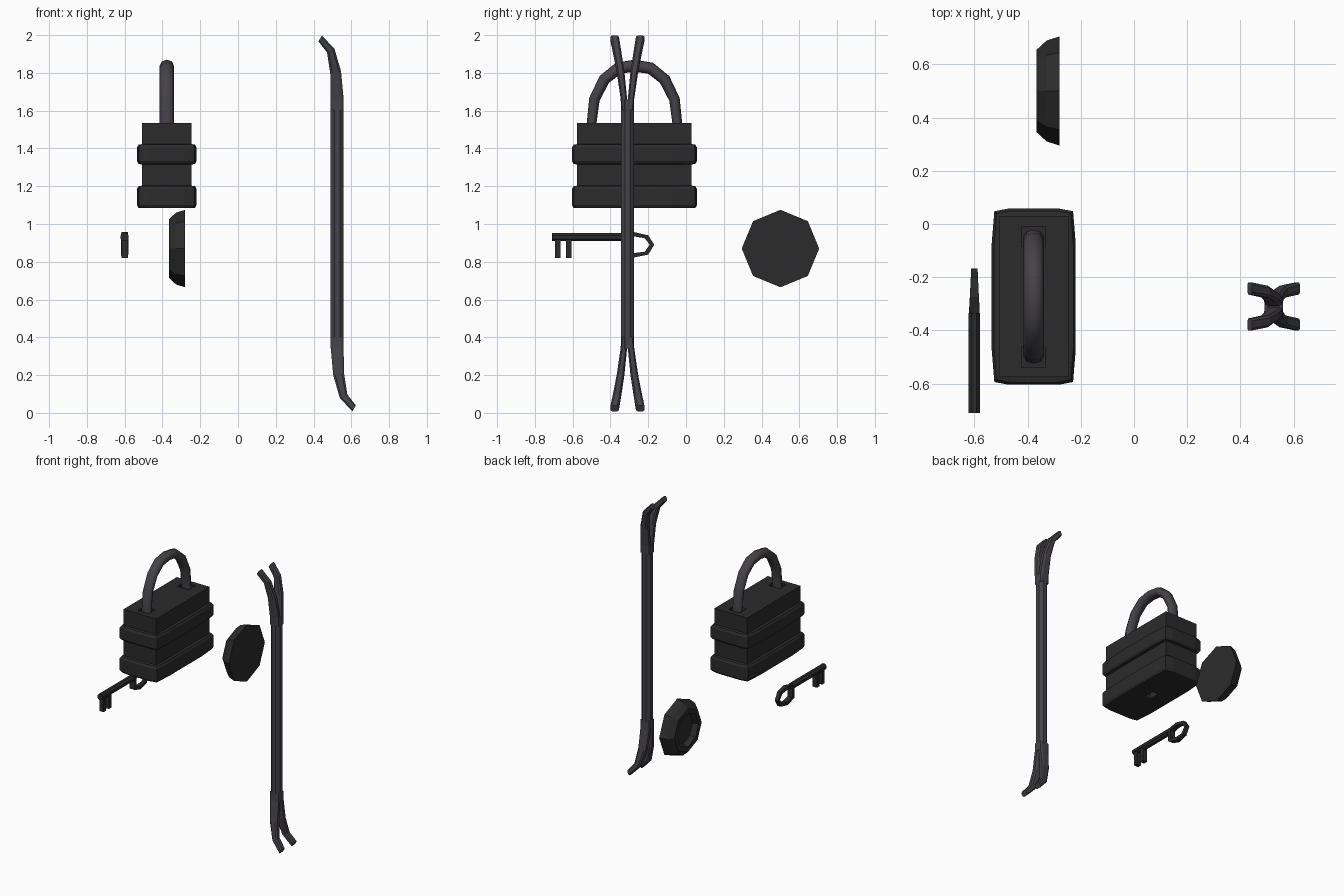
import bpy, bmesh, math
from mathutils import Vector

if "Cube" in bpy.data.objects:
    bpy.data.objects.remove(bpy.data.objects["Cube"])


def material(name, rgb):
    m = bpy.data.materials.new(name)
    m.diffuse_color = (*rgb, 1)
    m.use_nodes = True
    m.node_tree.nodes["Principled BSDF"].inputs["Base Color"].default_value = m.diffuse_color
    return m


IRON = material("black_iron", (0.024, 0.024, 0.024))
STEEL = material("dark_steel", (0.06, 0.055, 0.065))


def finish(bm, name, mat, smooth=False):
    bmesh.ops.recalc_face_normals(bm, faces=bm.faces[:])
    me = bpy.data.meshes.new(name)
    bm.to_mesh(me)
    bm.free()
    ob = bpy.data.objects.new(name, me)
    bpy.context.collection.objects.link(ob)
    me.materials.append(mat)
    for p in me.polygons:
        p.use_smooth = smooth and len(p.vertices) == 4
    return ob


def loft(bm, rings, closed=False):
    rows = [[bm.verts.new(p) for p in r] for r in rings]
    n = len(rows[0])
    pairs = list(zip(rows, rows[1:])) + ([(rows[-1], rows[0])] if closed else [])
    for a, b in pairs:
        for i in range(n):
            j = (i + 1) % n
            bm.faces.new((a[i], a[j], b[j], b[i]))
    if not closed:
        bm.faces.new(rows[0][::-1])
        bm.faces.new(rows[-1])


def box(bm, x0, x1, y0, y1, z0, z1):
    loft(bm, [[(x0, y0, z), (x1, y0, z), (x1, y1, z), (x0, y1, z)] for z in (z0, z1)])


# padlock body: core with two raised bands
CX, CY = -0.377, -0.273


def body_ring(z, hx, hy, bulge):
    c = 0.01 * bulge
    q = [(hx, hy * .6), (hx - c, hy - c), (hx * .6, hy)]
    pts = q + [(-x, y) for x, y in q[::-1]] + [(-x, -y) for x, y in q] + [(x, -y) for x, y in q[::-1]]
    return [(CX + x, CY + y, z) for x, y in pts]


core, edge, band = (.13, .303, 0), (.149, .322, 1), (.158, .331, 1)
levels = [(1.085, edge), (1.10, band), (1.185, band), (1.20, edge), (1.203, core),
          (1.315, core), (1.318, edge), (1.333, band), (1.405, band), (1.42, edge),
          (1.423, core), (1.535, core)]
bm = bmesh.new()
loft(bm, [body_ring(z, *s) for z, s in levels])
body = finish(bm, "padlock_body", IRON)

# shackle sockets and keyhole
bm = bmesh.new()
for y in (-.5, -.047):
    box(bm, CX - .045, CX + .045, y - .038, y + .038, 1.49, 1.6)
box(bm, CX - .022, CX + .022, CY - .04, CY + .04, 1.0, 1.13)
cutter = finish(bm, "socket_cutter", IRON)
cutter.hide_render = True
mod = body.modifiers.new("sockets", "BOOLEAN")
mod.operation, mod.object, mod.solver = "DIFFERENCE", cutter, "EXACT"
bpy.context.view_layer.objects.active = body
bpy.ops.object.modifier_apply(modifier=mod.name)
bpy.data.objects.remove(cutter)

# shackle: oval tube along an arch
half = [(.226, 1.45), (.226, 1.54), (.212, 1.66), (.160, 1.765), (.085, 1.825)]
path = [(-y, z) for y, z in half] + [(0, 1.838)] + half[::-1]
rings = []
for i, (y, z) in enumerate(path):
    a, b = path[max(i - 1, 0)], path[min(i + 1, len(path) - 1)]
    t = Vector((b[0] - a[0], b[1] - a[1])).normalized()
    r = .024 + .008 * (z - 1.45) / .39
    rings.append([(CX + .038 * math.cos(k * math.pi / 4),
                   CY - t.y * r * math.sin(k * math.pi / 4) + y,
                   z + t.x * r * math.sin(k * math.pi / 4)) for k in range(8)])
bm = bmesh.new()
loft(bm, rings)
finish(bm, "shackle", STEEL, True)

# key: octagonal shaft, two teeth, ring bow
KX = -0.6
bm = bmesh.new()
angles = [math.pi / 8 + k * math.pi / 4 for k in range(8)]
loft(bm, [[(KX + .023 * math.cos(a), y, .93 + .023 * math.sin(a)) for a in angles]
          for y in (-.71, -.335)])
for y in (-.679, -.62):
    box(bm, KX - .017, KX + .017, y - .014, y + .014, .82, .925)
bow = [(-.345, .935), (-.275, .957), (-.2, .94), (-.168, .89), (-.2, .838), (-.275, .823), (-.345, .848)]
rings = []
for y, z in bow:
    d = Vector((-.262 - y, .89 - z)).normalized() * .024
    h = .02 - .008 * (y + .345) / .18
    rings.append([(KX - h, y, z), (KX + h, y, z), (KX + h, y + d.x, z + d.y), (KX - h, y + d.x, z + d.y)])
loft(bm, rings, closed=True)
finish(bm, "key", IRON)

# octagonal knob, dished on its narrow side
bm = bmesh.new()
loft(bm, [[(x, .5 + r * math.cos(k * math.pi / 4), .87 + r * math.sin(k * math.pi / 4)) for k in range(8)]
          for x, r in ((-.28, .205), (-.328, .19), (-.366, .155), (-.366, .12), (-.325, .11))])
finish(bm, "knob", IRON)

# crowbar shaft
BX, BY = 0.525, -0.31
bm = bmesh.new()
loft(bm, [[(BX + .037 * math.cos(a), BY + .037 * math.sin(a), z) for a in angles] for z in (.34, 1.66)])
finish(bm, "crowbar_shaft", STEEL)

# forked claws: (x offset, height, half depth, half width, y offset, tilt)
claw = [(0, .60, .034, .016, .017, 0), (0, .66, .034, .017, .019, 0), (-.008, .80, .029, .020, .036, .15),
        (-.034, .915, .022, .022, .056, .45), (-.09, .979, .018, .023, .068, 1.05)]
bm = bmesh.new()
for end in (1, -1):
    for side in (1, -1):
        rings = []
        for dx, h, hd, hw, dy, tilt in claw:
            u = Vector((math.cos(tilt), math.sin(tilt)))
            prof = [(-hd, -.6), (-hd * .6, -1), (hd * .6, -1), (hd, -.6),
                    (hd, .6), (hd * .6, 1), (-hd * .6, 1), (-hd, .6)]
            rings.append([(BX + end * (dx + u.x * a), BY + side * (dy + b * hw),
                           1.003 + end * (h + u.y * a)) for a, b in prof])
        loft(bm, rings)
finish(bm, "crowbar_claws", STEEL)
